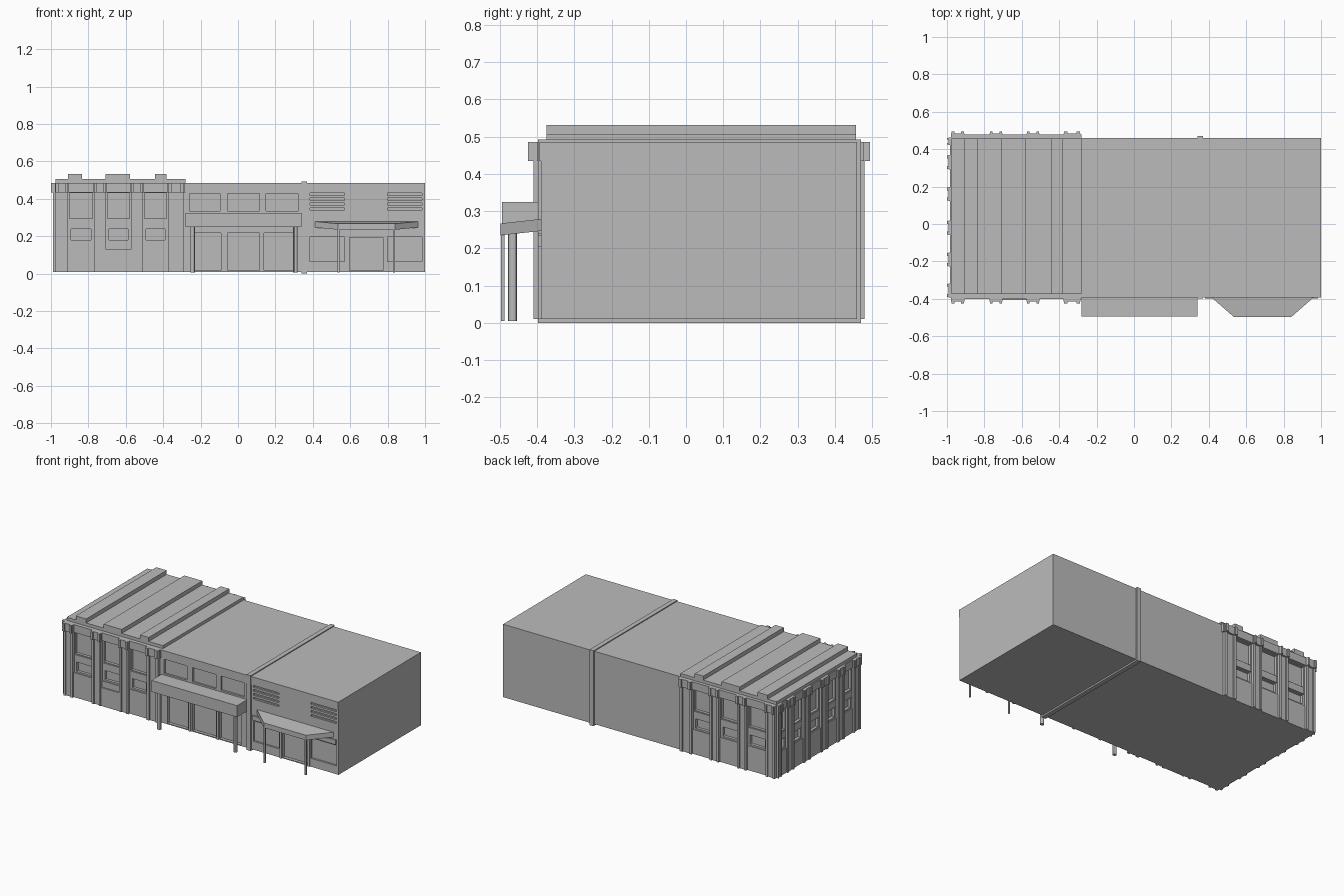
import bpy
import bmesh
from mathutils import Matrix, Vector

default_cube = bpy.data.objects.get("Cube")
if default_cube:
    bpy.data.objects.remove(default_cube, do_unlink=True)

grey = bpy.data.materials.new("plain_grey")
grey.use_nodes = True
grey.diffuse_color = (0.5, 0.5, 0.5, 1)
grey.node_tree.nodes["Principled BSDF"].inputs["Base Color"].default_value = grey.diffuse_color

FRONT, BACK, LEFT, RIGHT = -0.39, 0.46, -0.975, 1.0
BASE, TOP = 0.01, 0.486
CORNICE = 0.435


def finish(name, bm):
    mesh = bpy.data.meshes.new(name)
    bmesh.ops.recalc_face_normals(bm, faces=bm.faces)
    bm.to_mesh(mesh)
    bm.free()
    mesh.materials.append(grey)
    obj = bpy.data.objects.new(name, mesh)
    bpy.context.scene.collection.objects.link(obj)
    return obj


def boxes(name, spans):
    """One object made of boxes, each given as x, y and z ranges."""
    bm = bmesh.new()
    for span in spans:
        low, high = (Vector(c) for c in zip(*(sorted(s) for s in span)))
        size = Matrix.Diagonal((high - low).to_4d())
        bmesh.ops.create_cube(bm, size=1, matrix=Matrix.Translation((low + high) / 2) @ size)
    return finish(name, bm)


def on_wall(side, along, depth, height):
    """Ranges of a box on a wall; depth is measured outwards."""
    a, b = depth
    if side == "front":
        return along, (FRONT - a, FRONT - b), height
    if side == "back":
        return along, (BACK + a, BACK + b), height
    return (LEFT - a, LEFT - b), along, height


# Layout of the pilastered wing: pilaster ranges on each wall
long_pilasters = [(-0.975, -0.91), (-0.77, -0.705), (-0.572, -0.507), (-0.375, -0.29)]
end_pilasters = [(-0.39, -0.32), (-0.225, -0.155), (-0.055, 0.015), (0.125, 0.195),
                 (0.295, 0.365), (0.425, 0.46)]
walls = {"front": long_pilasters, "back": long_pilasters, "left": end_pilasters}

cutters = []
pilasters = []
caps = []
spandrels = []
plinths = []
for side, places in walls.items():
    out = 0.015 if side == "left" else 0.02
    for a, b in places:
        edge = (b - a) * 0.22
        pilasters.append(on_wall(side, (a, b), (-0.01, out * 0.6), (BASE, CORNICE)))
        # Raised strips on both edges of the shaft and its cap
        for s, t in ((a, a + edge), (b - edge, b)):
            pilasters.append(on_wall(side, (s, t), (-0.01, out), (BASE, CORNICE)))
            caps.append(on_wall(side, (s, t), (-0.01, out * 1.7), (CORNICE, TOP)))
        caps.append(on_wall(side, (a - 0.003, b + 0.003), (-0.01, out * 1.2), (CORNICE, TOP)))
    # Window bays between the pilasters
    for (_, a), (b, _) in zip(places, places[1:]):
        a, b = a + 0.008, b - 0.008
        cutters.append(on_wall(side, (a, b), (-0.018, 0.01), (0.295, 0.43)))
        cutters.append(on_wall(side, (a + 0.008, b - 0.008), (-0.018, 0.01), (0.18, 0.24)))
        spandrels.append(on_wall(side, (a, b), (-0.01, 0.006), (0.245, 0.29)))
        plinths.append(on_wall(side, (a - 0.008, b + 0.008), (-0.01, 0.006), (BASE, 0.17)))

boxes("wing_pilasters", pilasters)
boxes("pilaster_caps", caps)
boxes("window_spandrels", spandrels)
boxes("wing_plinths", plinths)
boxes("entry_step", [on_wall("front", (-0.705, -0.572), (-0.01, 0.015), (BASE, 0.13))])

# Cornice around the wing
wing = (LEFT, -0.28)
boxes("wing_cornice", [
    on_wall("front", wing, (-0.01, 0.01), (CORNICE, TOP)),
    on_wall("back", wing, (-0.01, 0.018), (CORNICE, TOP)),
    on_wall("left", (FRONT, BACK), (-0.01, 0.008), (CORNICE, TOP)),
])

# Stepped wing roof with raised ribs
roof_y = (-0.375, 0.457)
boxes("wing_roof", [(wing, roof_y, (0.47, 0.506))])
ribs = [(-0.91, -0.835), (-0.708, -0.578), (-0.445, -0.383)]
boxes("roof_ribs", [(rib, roof_y, (0.5, 0.532)) for rib in ribs])

# Shop front openings
shop_bays = [(-0.235, -0.09), (-0.055, 0.115), (0.14, 0.295)]
for bay in shop_bays:
    cutters.append(on_wall("front", bay, (-0.02, 0.01), (0.016, 0.217)))
for bay in [(-0.26, -0.095), (-0.055, 0.115), (0.15, 0.32)]:
    cutters.append(on_wall("front", bay, (-0.012, 0.01), (0.335, 0.428)))
for bay in [(0.385, 0.57), (0.8, 0.985)]:
    cutters.append(on_wall("front", bay, (-0.012, 0.01), (0.065, 0.197)))
    for i in range(4):
        z = 0.34 + i * 0.026
        cutters.append(on_wall("front", bay, (-0.012, 0.01), (z, z + 0.012)))
cutters.append(on_wall("front", (0.595, 0.775), (-0.02, 0.01), (0.016, 0.193)))

# Main block with the openings cut out
body = boxes("building_body", [((LEFT, RIGHT), (FRONT, BACK), (BASE, TOP))])
cutter = boxes("opening_cutter", cutters)
cutter.hide_render = True
cutter.hide_viewport = True
cut = body.modifiers.new("openings", "BOOLEAN")
cut.object = cutter
cut.solver = "EXACT"
bpy.context.view_layer.objects.active = body
body.select_set(True)
bpy.ops.object.modifier_apply(modifier=cut.name)
bpy.data.objects.remove(cutter, do_unlink=True)

# Shop front trim
boxes("front_trim_band", [on_wall("front", (-0.28, RIGHT), (-0.01, 0.004), (CORNICE, TOP))])
boxes("door_frames", [on_wall("front", (x, x + 0.014), (-0.01, 0.008), (BASE, 0.24))
                      for x in (-0.08, 0.122, 0.578, 0.78)])
boxes("door_lintels", [
    on_wall("front", (-0.06, 0.12), (-0.01, 0.008), (0.22, 0.24)),
    on_wall("front", (0.38, 0.985), (-0.01, 0.008), (0.205, 0.235)),
])

# Dividing strap running over the whole block
boxes("dividing_strap", [((0.34, 0.37), (FRONT - 0.008, BACK + 0.01), (0, 0.492))])

# Flat canopy on round posts
boxes("flat_canopy", [((-0.28, 0.34), (-0.494, FRONT + 0.01), (0.25, 0.325))])
posts = bmesh.new()
for x in (-0.243, 0.307):
    bmesh.ops.create_cone(posts, cap_ends=True, segments=12, radius1=0.012, radius2=0.012,
                          depth=0.25, matrix=Matrix.Translation((x, -0.466, 0.13)))
round_posts = finish("canopy_posts", posts)
bpy.ops.object.select_all(action="DESELECT")
round_posts.select_set(True)
bpy.context.view_layer.objects.active = round_posts
bpy.ops.object.shade_smooth_by_angle()

# Sloping canopy with angled corners on thin posts
canopy = bmesh.new()
outline = [(0.4, -0.38, 0.248), (0.535, -0.498, 0.235), (0.84, -0.498, 0.235), (0.975, -0.38, 0.248)]
base = canopy.faces.new([canopy.verts.new(p) for p in outline])
lift = bmesh.ops.extrude_face_region(canopy, geom=[base])
top_verts = [v for v in lift["geom"] if isinstance(v, bmesh.types.BMVert)]
bmesh.ops.translate(canopy, verts=top_verts, vec=(0, 0, 0.032))
finish("angled_canopy", canopy)
boxes("thin_posts", [((x, x + 0.009), (-0.497, -0.487), (0.005, 0.24)) for x in (0.533, 0.83)])
